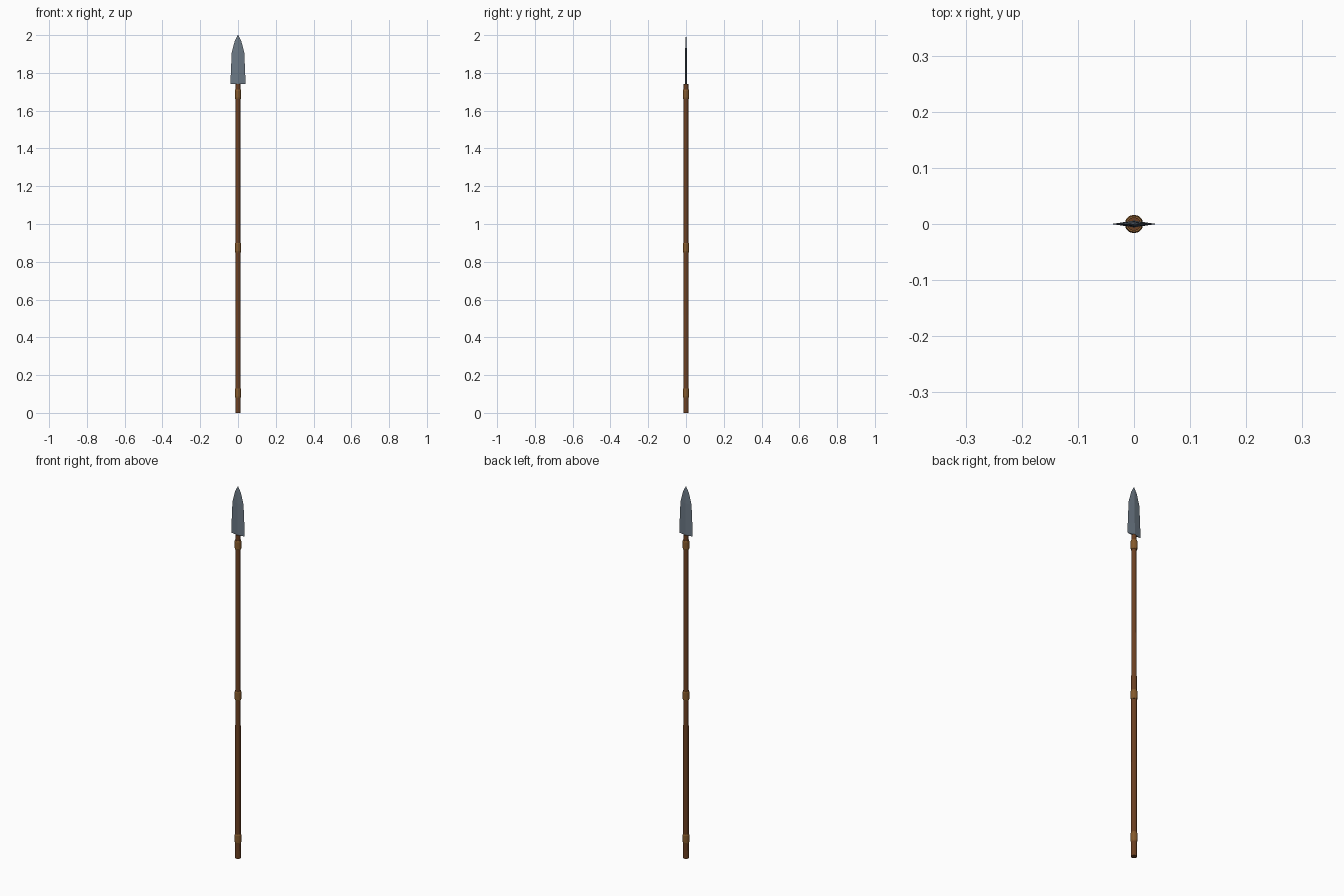
import bpy, bmesh, math

if "Cube" in bpy.data.objects:
    bpy.data.objects.remove(bpy.data.objects["Cube"])

def material(name, rgb):
    m = bpy.data.materials.new(name)
    m.diffuse_color = (*rgb, 1)
    m.use_nodes = True
    m.node_tree.nodes["Principled BSDF"].inputs["Base Color"].default_value = m.diffuse_color
    return m

wood = material("brown wood", (0.15, 0.052, 0.016))
leather = material("tan binding", (0.24, 0.105, 0.026))
steel = material("blue grey steel", (0.15, 0.19, 0.235))

def loft(name, rings, mat):
    """Skin a list of closed rings and cap both ends."""
    bm = bmesh.new()
    loops = [[bm.verts.new(p) for p in ring] for ring in rings]
    n = len(loops[0])
    for a, b in zip(loops, loops[1:]):
        for i in range(n):
            j = (i + 1) % n
            bm.faces.new((a[i], a[j], b[j], b[i]))
    bm.faces.new(loops[0][::-1])
    bm.faces.new(loops[-1])
    bmesh.ops.recalc_face_normals(bm, faces=bm.faces)
    me = bpy.data.meshes.new(name)
    bm.to_mesh(me)
    bm.free()
    me.materials.append(mat)
    ob = bpy.data.objects.new(name, me)
    bpy.context.collection.objects.link(ob)
    return ob

def circle(r, z, n=12):
    return [(r * math.cos(math.tau * i / n), r * math.sin(math.tau * i / n), z)
            for i in range(n)]

def diamond(w, t, z):
    return [(w, 0, z), (0, t, z), (-w, 0, z), (0, -t, z)]

# Gently tapering pole
loft("shaft", [circle(0.0145, 0), circle(0.012, 1.74)], wood)

# Bindings with bevelled rims
for name, z in (("lower_band", 0.105), ("grip_band", 0.875), ("upper_band", 1.687)):
    loft(name, [circle(r, z + dz) for r, dz in
                ((0.0145, -0.025), (0.0165, -0.018), (0.0165, 0.018), (0.0145, 0.025))],
         leather)

# Leaf blade of diamond section, thinning towards the tip
loft("blade", [diamond(w, t, z) for w, t, z in
               ((0.040, 0.006, 1.74), (0.038, 0.0055, 1.80), (0.033, 0.0045, 1.91),
                (0.017, 0.003, 1.97), (0.001, 0.0005, 2.0))], steel)
